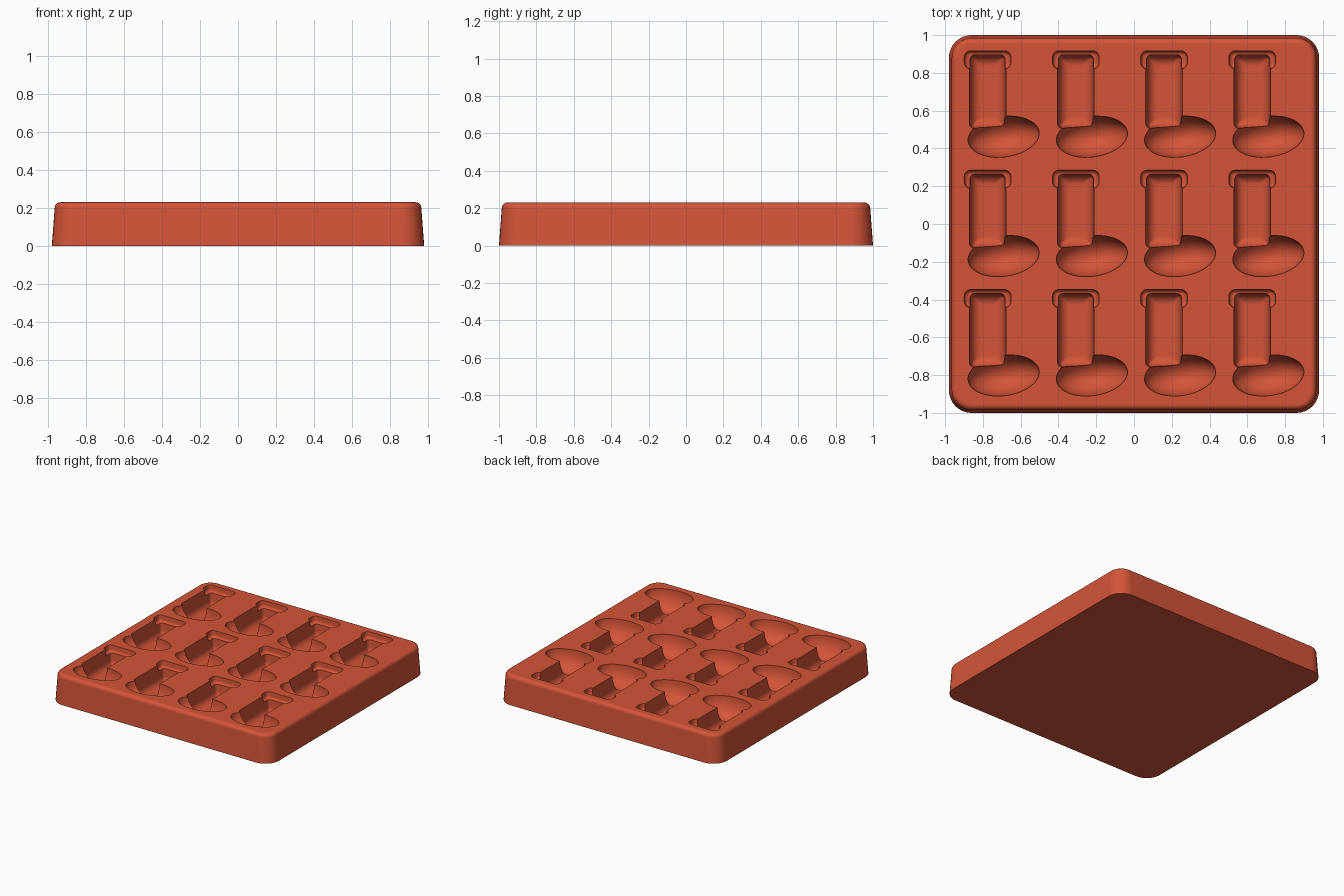
import bpy, bmesh, math
from mathutils import Matrix, Vector

old = bpy.data.objects.get("Cube")
if old:
    bpy.data.objects.remove(old, do_unlink=True)

clay = bpy.data.materials.new("terracotta red")
clay.use_nodes = True
colour = (0.66, 0.09, 0.04, 1)
clay.diffuse_color = colour
clay.node_tree.nodes["Principled BSDF"].inputs["Base Color"].default_value = colour

TOP = 0.23
CELLS = [(-0.775 + 0.467 * i, 0.632 * j) for i in range(4) for j in (-1, 0, 1)]


def outline(hx, hy, r, steps=8):
    """Rounded rectangle, counter-clockwise."""
    pts = []
    for q, (sx, sy) in enumerate([(1, 1), (-1, 1), (-1, -1), (1, -1)]):
        for k in range(steps + 1):
            a = math.pi / 2 * (q + k / steps)
            pts.append((sx * (hx - r) + r * math.cos(a), sy * (hy - r) + r * math.sin(a)))
    return pts


def loft(bm, cx, cy, hx, hy, r, rings):
    """Stack rounded rectangles given as (z, inset), bottom to top."""
    loops = []
    for z, d in rings:
        pts = outline(hx - d, hy - d, max(r - d, 0.01))
        loops.append([bm.verts.new((cx + x, cy + y, z)) for x, y in pts])
    for a, b in zip(loops, loops[1:]):
        for k in range(len(a)):
            n = (k + 1) % len(a)
            bm.faces.new((a[k], a[n], b[n], b[k]))
    bm.faces.new(loops[0][::-1])
    bm.faces.new(loops[-1])


def rounded_floor(depth, r, draft):
    """Rings of a pocket with a rounded floor and drafted walls."""
    low = TOP - depth
    rings = []
    for k in range(9):
        a = math.pi / 2 * k / 8
        rings.append((low + r * (1 - math.cos(a)), draft + r * (1 - math.sin(a))))
    return rings + [(TOP, 0), (TOP + 0.03, 0)]


def make_object(name, bm):
    mesh = bpy.data.meshes.new(name)
    bmesh.ops.recalc_face_normals(bm, faces=bm.faces[:])
    bm.to_mesh(mesh)
    bm.free()
    mesh.materials.append(clay)
    ob = bpy.data.objects.new(name, mesh)
    bpy.context.collection.objects.link(ob)
    return ob


# Tray block with sloping sides and a soft upper rim
bm = bmesh.new()
rim = 0.03
block = [(0, 0)]
for k in range(7):
    a = math.pi / 2 * k / 6
    block.append((TOP - rim + rim * math.sin(a), 0.015 + rim * (1 - math.cos(a))))
loft(bm, 0, 0, 0.98, 1.0, 0.12, block)
tray = make_object("tray", bm)

# Stocking leg pockets
bm = bmesh.new()
for x, y in CELLS:
    loft(bm, x, y + 0.07, 0.097, 0.198, 0.03, rounded_floor(0.155, 0.055, 0.008))
legs = make_object("leg_cutter", bm)

# Shallow cuff pockets
bm = bmesh.new()
for x, y in CELLS:
    loft(bm, x, y + 0.237, 0.124, 0.048, 0.035, rounded_floor(0.05, 0.02, 0.003))
cuffs = make_object("cuff_cutter", bm)

# Oval foot pockets, toes tipped slightly upward
bm = bmesh.new()
for x, y in CELLS:
    place = (Matrix.Translation(Vector((x + 0.085, y - 0.17, TOP)))
             @ Matrix.Rotation(math.radians(8), 4, 'Z')
             @ Matrix.Diagonal((0.19, 0.107, 0.15, 1)))
    bmesh.ops.create_uvsphere(bm, u_segments=40, v_segments=23, radius=1, matrix=place)
feet = make_object("foot_cutter", bm)

# Carve the pockets
bpy.ops.object.select_all(action='DESELECT')
tray.select_set(True)
bpy.context.view_layer.objects.active = tray
for cutter in (legs, cuffs, feet):
    cutter.hide_render = True
    mod = tray.modifiers.new(cutter.name, 'BOOLEAN')
    mod.operation = 'DIFFERENCE'
    mod.solver = 'EXACT'
    mod.object = cutter
    bpy.ops.object.modifier_apply(modifier=mod.name)
for cutter in (legs, cuffs, feet):
    bpy.data.objects.remove(cutter, do_unlink=True)

# Smooth curves, crisp pocket edges
bpy.ops.object.shade_smooth_by_angle(angle=math.radians(30))
normals = tray.modifiers.new("clean shading", 'WEIGHTED_NORMAL')
normals.keep_sharp = True
